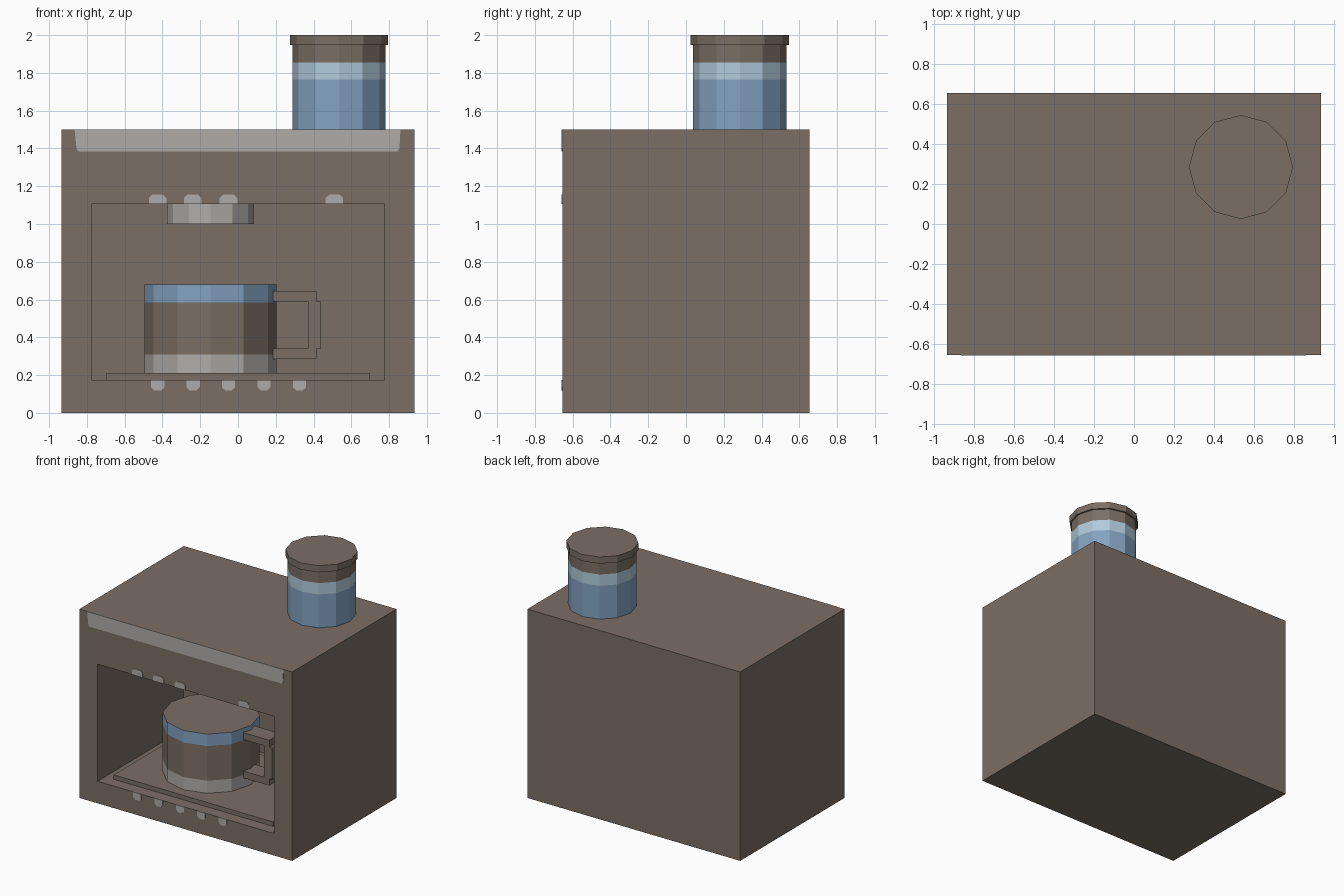
import bpy, bmesh, math
from mathutils import Vector

if "Cube" in bpy.data.objects:
    bpy.data.objects.remove(bpy.data.objects["Cube"], do_unlink=True)


def material(name, rgb):
    m = bpy.data.materials.new(name)
    m.use_nodes = True
    linear = [(c / 255 / 12.92) if c < 11 else ((c / 255 + 0.055) / 1.055) ** 2.4 for c in rgb]
    m.diffuse_color = (*linear, 1)
    m.node_tree.nodes["Principled BSDF"].inputs["Base Color"].default_value = (*linear, 1)
    return m


BROWN = material("warm brown", (123, 111, 101))
GREY = material("light grey", (176, 171, 168))
BLUE = material("steel blue", (132, 163, 193))
PALE = material("pale blue", (176, 203, 219))


def finish(name, bm, mats):
    bmesh.ops.recalc_face_normals(bm, faces=bm.faces)
    mesh = bpy.data.meshes.new(name)
    bm.to_mesh(mesh)
    bm.free()
    for m in mats:
        mesh.materials.append(m)
    obj = bpy.data.objects.new(name, mesh)
    bpy.context.collection.objects.link(obj)
    return obj


def cuboid(bm, lo, hi):
    lo, hi = Vector(lo), Vector(hi)
    verts = bmesh.ops.create_cube(bm, size=1)["verts"]
    for v in verts:
        v.co = (lo + hi) / 2 + v.co * (hi - lo)
    return verts


def drum(name, center, profile, bands, sides=12):
    """Faceted drum from (radius, height) rings, one material per band, brown ends."""
    bm = bmesh.new()
    rings = []
    for r, z in profile:
        angles = [math.tau * i / sides for i in range(sides)]
        rings.append([bm.verts.new((center[0] + r * math.cos(a), center[1] + r * math.sin(a), z))
                      for a in angles])
    mats = [BROWN] + [m for m in dict.fromkeys(bands) if m != BROWN]
    for low, high, mat in zip(rings, rings[1:], bands):
        for i in range(sides):
            j = (i + 1) % sides
            bm.faces.new((low[i], low[j], high[j], high[i])).material_index = mats.index(mat)
    bm.faces.new(rings[0][::-1])
    bm.faces.new(rings[-1])
    return finish(name, bm, mats)


def plate(name, outline, front=-0.655, thick=0.003):
    """Thin painted plate on the front, from an x-z outline."""
    bm = bmesh.new()
    face = bm.faces.new([bm.verts.new((x, front, z)) for x, z in outline])
    ext = bmesh.ops.extrude_face_region(bm, geom=[face])["geom"]
    bmesh.ops.translate(bm, vec=(0, -thick, 0),
                        verts=[v for v in ext if isinstance(v, bmesh.types.BMVert)])
    return finish(name, bm, [GREY])


# Housing with a recessed front bay
bm = bmesh.new()
cuboid(bm, (-0.935, -0.655, 0), (0.935, 0.655, 1.5))
bm.normal_update()
front = min(bm.faces, key=lambda f: f.calc_center_median().y)
bmesh.ops.inset_region(bm, faces=[front], thickness=0.1)
for v in front.verts:
    v.co.x = math.copysign(0.775, v.co.x)
    v.co.z = 1.105 if v.co.z > 0.75 else 0.175
bay = bmesh.ops.extrude_face_region(bm, geom=[front])["geom"]
bmesh.ops.translate(bm, vec=(0, 1.08, 0),
                    verts=[v for v in bay if isinstance(v, bmesh.types.BMVert)])
if front.is_valid:
    bmesh.ops.delete(bm, geom=[front], context="FACES_ONLY")
finish("housing", bm, [BROWN])

# Drip tray on the bay floor
bm = bmesh.new()
cuboid(bm, (-0.7, -0.56, 0.175), (0.7, 0.33, 0.21))
finish("drip_tray", bm, [BROWN])

# Mug, nozzle and canister
MUG = (-0.145, -0.13)
drum("mug", MUG, [(0.35, 0.21), (0.35, 0.31), (0.35, 0.585), (0.35, 0.68)], [GREY, BROWN, BLUE])
drum("nozzle", MUG, [(0.23, 1.0), (0.23, 1.105)], [GREY])
drum("canister", (0.535, 0.285),
     [(0.247, 1.5), (0.247, 1.765), (0.247, 1.855), (0.247, 1.95)], [BLUE, PALE, BROWN])
drum("canister_lid", (0.535, 0.285), [(0.26, 1.947), (0.26, 2.0)], [BROWN])

# Mug handle: two arms and a grip
bm = bmesh.new()
y0, y1 = MUG[1] - 0.07, MUG[1] + 0.07
for z in (0.285, 0.59):
    cuboid(bm, (0.15, y0, z), (0.415, y1, z + 0.055))
cuboid(bm, (0.37, y0, 0.34), (0.44, y1, 0.59))
finish("mug_handle", bm, [BROWN])

# Front trim strip and buttons
plate("trim_strip", [(-0.865, 1.5), (-0.855, 1.4), (-0.845, 1.385),
                     (0.845, 1.385), (0.855, 1.4), (0.86, 1.5)])


def button(name, x, base, tip, half):
    cut = 0.018 * (1 if tip > base else -1)
    plate(name, [(x - half, base), (x - half, tip - cut), (x - half + 0.018, tip),
                 (x + half - 0.018, tip), (x + half, tip - cut), (x + half, base)])


for i, x in enumerate((-0.425, -0.24, -0.05, 0.51)):
    button(f"upper_button_{i + 1}", x, 1.105, 1.155, 0.047)
for i in range(5):
    button(f"lower_button_{i + 1}", -0.425 + 0.1875 * i, 0.175, 0.118, 0.035)
